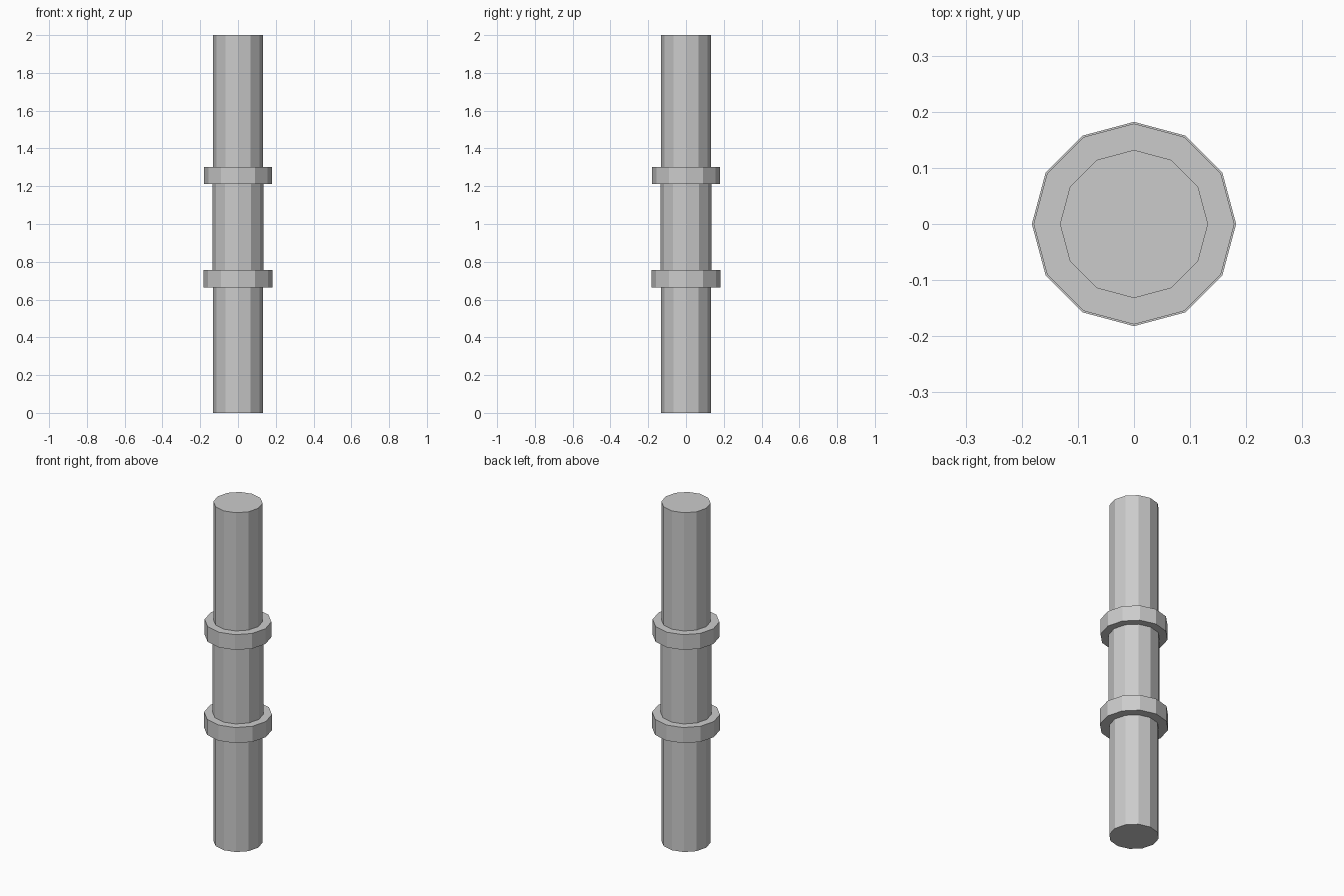
import bpy

if "Cube" in bpy.data.objects:
    bpy.data.objects.remove(bpy.data.objects["Cube"])

SIDES = 12


def drum(name, radius, z0, z1):
    # Flat-shaded 12-sided cylinder with corners on the x and y axes
    bpy.ops.mesh.primitive_cylinder_add(vertices=SIDES, radius=radius, depth=z1 - z0,
                                        location=(0, 0, (z0 + z1) / 2))
    obj = bpy.context.object
    obj.name = name
    return obj


# Pipe: two end lengths and a slightly thicker middle length, meeting inside the collars
drum("lower_pipe", 0.132, 0.0, 0.71)
drum("middle_pipe", 0.136, 0.71, 1.26)
drum("upper_pipe", 0.132, 1.26, 2.0)

# Collars over the joints
drum("lower_collar", 0.182, 0.665, 0.757)
drum("upper_collar", 0.179, 1.213, 1.303)
